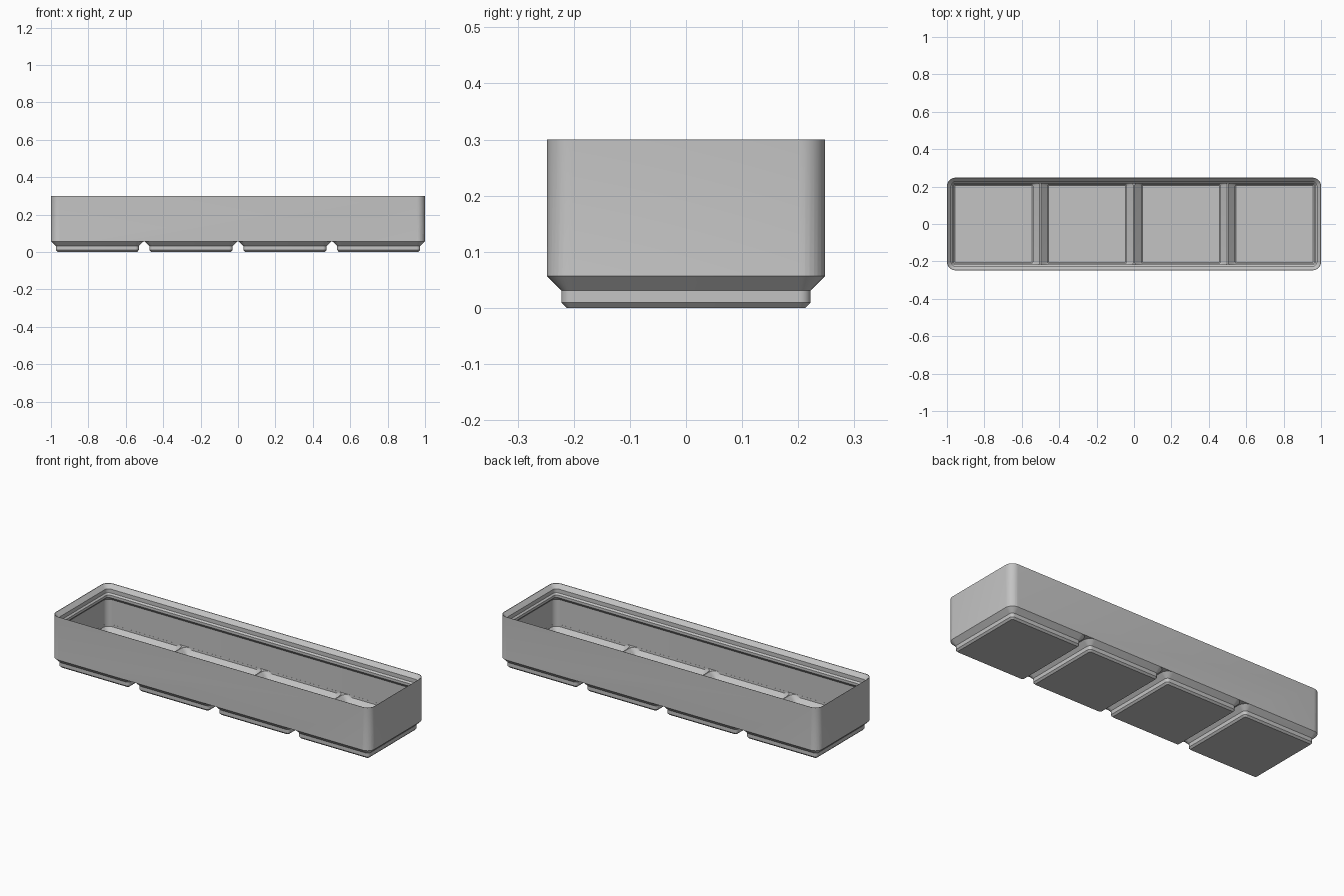
import bpy, bmesh, math

cube = bpy.data.objects.get("Cube")
if cube:
    bpy.data.objects.remove(cube, do_unlink=True)

HALF_X, HALF_Y, RADIUS = 1.0, 0.2478, 0.0448
PITCH, TOP, WALL = 0.5015, 0.3005, 0.0115
CENTRES = [(i - 1.5) * PITCH for i in range(4)]

grey = bpy.data.materials.new("light grey plastic")
grey.use_nodes = True
COLOUR = (0.55, 0.55, 0.55, 1)
grey.diffuse_color = COLOUR
grey.node_tree.nodes["Principled BSDF"].inputs["Base Color"].default_value = COLOUR


def rounded_rect(x0, x1, hy, r, z, seg=8):
    """Counter-clockwise rounded rectangle outline."""
    pts = []
    corners = [(x1 - r, hy - r), (x0 + r, hy - r), (x0 + r, r - hy), (x1 - r, r - hy)]
    for q, (cx, cy) in enumerate(corners):
        for s in range(seg + 1):
            a = (q + s / seg) * math.pi / 2
            pts.append((cx + r * math.cos(a), cy + r * math.sin(a), z))
    return pts


def loft(name, sections):
    """Closed solid through a stack of outlines."""
    bm = bmesh.new()
    rings = [[bm.verts.new(p) for p in s] for s in sections]
    for a, b in zip(rings, rings[1:]):
        for i in range(len(a)):
            j = (i + 1) % len(a)
            bm.faces.new((a[i], a[j], b[j], b[i]))
    bm.faces.new(rings[0][::-1])
    bm.faces.new(rings[-1])
    mesh = bpy.data.meshes.new(name)
    bm.to_mesh(mesh)
    bm.free()
    mesh.materials.append(grey)
    obj = bpy.data.objects.new(name, mesh)
    bpy.context.collection.objects.link(obj)
    return obj


def combine(target, other, operation):
    mod = target.modifiers.new(operation, 'BOOLEAN')
    mod.operation, mod.solver, mod.object = operation, 'EXACT', other
    bpy.context.view_layer.objects.active = target
    bpy.ops.object.modifier_apply(modifier=mod.name)
    bpy.data.objects.remove(other, do_unlink=True)


# Outer tray body
tray = loft("storage_tray", [rounded_rect(-HALF_X, HALF_X, HALF_Y, RADIUS, z)
                             for z in (0.0567, TOP)])

# Stepped feet: half width, corner radius, height
FOOT = [(0.2125, 0.0095, 0), (0.222, 0.019, 0.0096), (0.222, 0.019, 0.0311),
        (HALF_Y, RADIUS, 0.0567), (0.2465, 0.0435, 0.064)]
for c in CENTRES:
    foot = loft("foot", [rounded_rect(c - h, c + h, h, r, z) for h, r, z in FOOT])
    combine(tray, foot, 'UNION')

# Main pocket with stacking lip: inset from outside, height
POCKET = [(WALL, 0.0727), (WALL, 0.2135), (0.031, 0.233), (0.031, 0.2475),
          (0.0227, 0.256), (0.0227, 0.278), (0.002, TOP - 0.001), (0.002, TOP + 0.02)]
pocket = loft("pocket_cutter", [rounded_rect(d - HALF_X, HALF_X - d, HALF_Y - d, RADIUS - d, z)
                                for d, z in POCKET])
combine(tray, pocket, 'DIFFERENCE')

# Hollow feet: half width toward ridges, half width at walls, radius, height
HOLLOW = [(0.206, 0.206, 0.004, 0.0118), (0.211, 0.211, 0.008, 0.0168),
          (0.211, 0.211, 0.008, 0.0358), (0.2358, 0.2358, 0.0328, 0.0606),
          (0.2475, 0.2358, 0.0328, 0.0725), (0.2475, 0.2358, 0.0328, 0.085)]
for i, c in enumerate(CENTRES):
    rings = []
    for ridge, wall, r, z in HOLLOW:
        left = wall if i == 0 else ridge
        right = wall if i == 3 else ridge
        rings.append(rounded_rect(c - left, c + right, wall, r, z))
    combine(tray, loft("hollow_cutter", rings), 'DIFFERENCE')

# Smooth corners, crisp chamfers
bpy.ops.object.select_all(action='DESELECT')
tray.select_set(True)
bpy.context.view_layer.objects.active = tray
bpy.ops.object.shade_smooth_by_angle(angle=math.radians(30))
